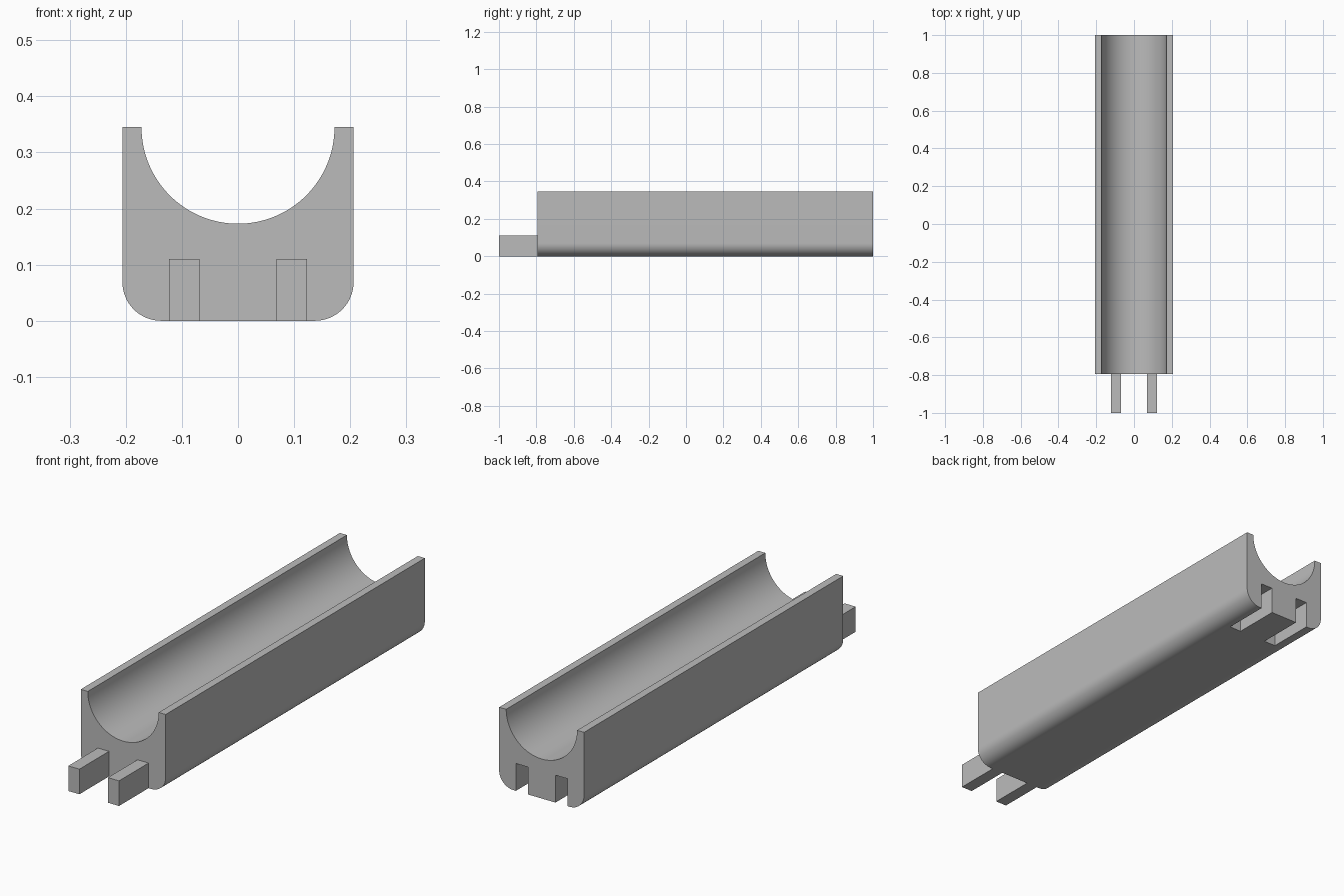
import bpy, bmesh
from math import sin, cos, pi, radians
from mathutils import Vector

if "Cube" in bpy.data.objects:
    bpy.data.objects.remove(bpy.data.objects["Cube"])

HALF_W, HEIGHT = 0.206, 0.345
GROOVE_R, CORNER_R = 0.172, 0.069
FRONT, BACK = -0.795, 1.0
PEG_X, PEG_W, PEG_H = 0.096, 0.054, 0.11
SLOT_DEPTH = 0.21

grey = bpy.data.materials.new("plain_grey")
grey.use_nodes = True
grey.diffuse_color = (0.5, 0.5, 0.5, 1)
grey.node_tree.nodes["Principled BSDF"].inputs["Base Color"].default_value = (0.5, 0.5, 0.5, 1)


def make_object(name, bm):
    bmesh.ops.recalc_face_normals(bm, faces=bm.faces)
    mesh = bpy.data.meshes.new(name)
    bm.to_mesh(mesh)
    bm.free()
    mesh.materials.append(grey)
    obj = bpy.data.objects.new(name, mesh)
    bpy.context.collection.objects.link(obj)
    return obj


def arc(cx, cz, r, start, end, steps):
    angles = [radians(start + (end - start) * i / steps) for i in range(steps + 1)]
    return [(cx + r * cos(a), cz + r * sin(a)) for a in angles]


def box(name, low, high):
    low, high = Vector(low), Vector(high)
    bm = bmesh.new()
    bmesh.ops.create_cube(bm, size=1)
    bmesh.ops.scale(bm, vec=high - low, verts=bm.verts)
    bmesh.ops.translate(bm, vec=(low + high) / 2, verts=bm.verts)
    return make_object(name, bm)


# Trough body: groove on top, rounded lower corners, extruded lengthwise
corner_x = HALF_W - CORNER_R
profile = arc(0, HEIGHT, GROOVE_R, 180, 360, 64)
profile += [(HALF_W, HEIGHT)]
profile += arc(corner_x, CORNER_R, CORNER_R, 0, -90, 16)
profile += arc(-corner_x, CORNER_R, CORNER_R, -90, -180, 16)
profile += [(-HALF_W, HEIGHT)]
bm = bmesh.new()
face = bm.faces.new([bm.verts.new((x, FRONT, z)) for x, z in profile])
extruded = bmesh.ops.extrude_face_region(bm, geom=[face], use_keep_orig=True)
bmesh.ops.translate(bm, vec=(0, BACK - FRONT, 0),
                    verts=[v for v in extruded["geom"] if isinstance(v, bmesh.types.BMVert)])
body = make_object("trough_body", bm)

# Connecting pegs at the front and matching slots cut in the back
gap = 0.002
for side, label in ((1, "left"), (-1, "right")):
    x = side * PEG_X
    box(label + "_peg", (x - PEG_W / 2, -1, 0), (x + PEG_W / 2, FRONT, PEG_H))
    half = PEG_W / 2 + gap
    cutter = box(label + "_slot_cutter", (x - half, BACK - SLOT_DEPTH, -0.1),
                 (x + half, BACK + 0.1, PEG_H + 0.01))
    cutter.hide_render = True
    cut = body.modifiers.new(label + "_slot", "BOOLEAN")
    cut.operation, cut.solver, cut.object = "DIFFERENCE", "EXACT", cutter
    bpy.context.view_layer.objects.active = body
    bpy.ops.object.modifier_apply(modifier=cut.name)
    bpy.data.objects.remove(cutter)

# Smooth the groove and rounded corners, keep the edges crisp
bpy.ops.object.select_all(action="DESELECT")
body.select_set(True)
bpy.context.view_layer.objects.active = body
bpy.ops.object.shade_smooth_by_angle(angle=radians(30))
